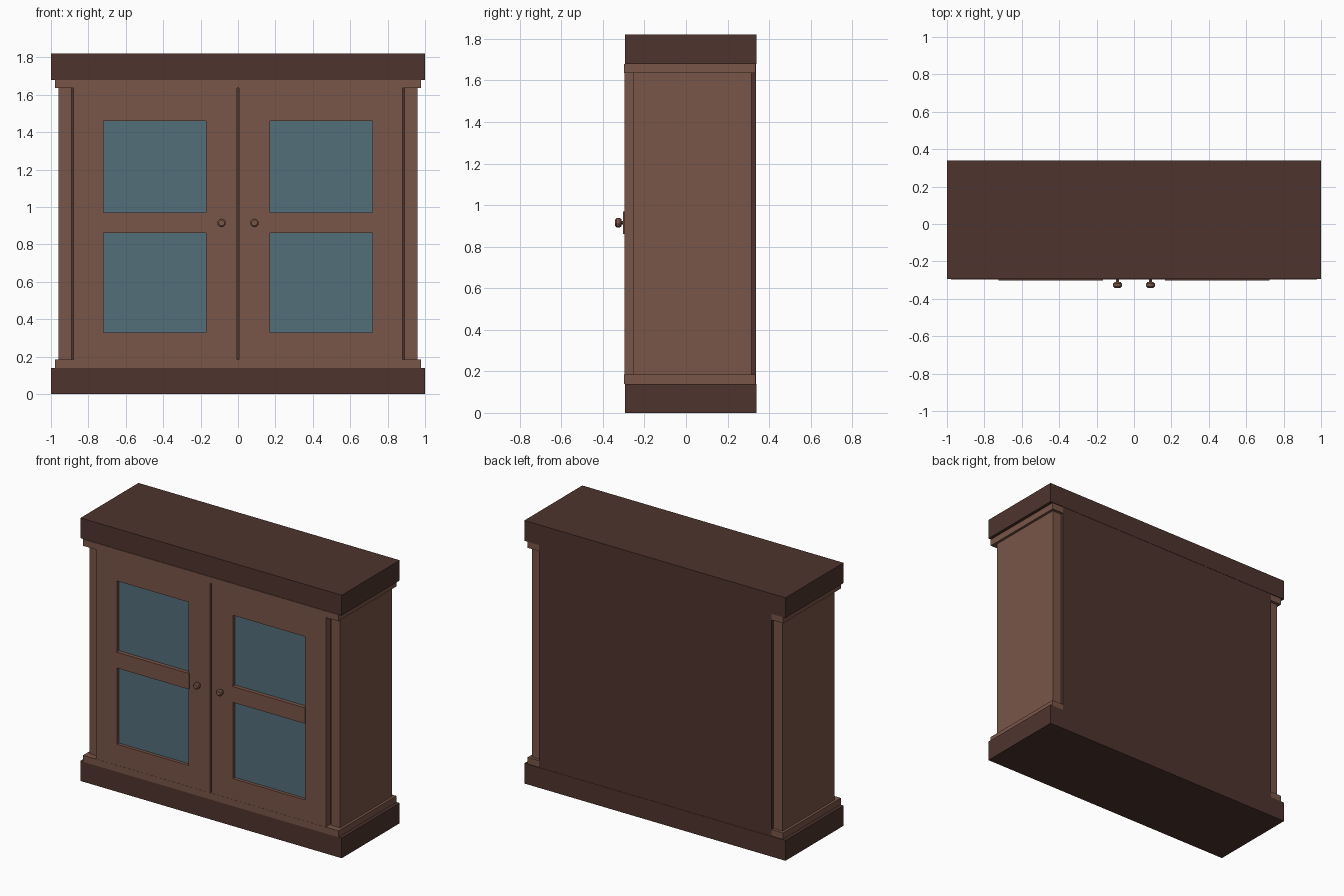
import bpy, bmesh, math
from mathutils import Matrix

if "Cube" in bpy.data.objects:
    bpy.data.objects.remove(bpy.data.objects["Cube"])


def material(name, hexcode):
    m = bpy.data.materials.new(name)
    rgb = [int(hexcode[i:i + 2], 16) / 255 for i in (0, 2, 4)]
    m.diffuse_color = [((c + 0.055) / 1.055) ** 2.4 for c in rgb] + [1]
    m.use_nodes = True
    m.node_tree.nodes["Principled BSDF"].inputs["Base Color"].default_value = m.diffuse_color
    return m


WOOD = material("warm brown wood", "795548")
DARK = material("dark brown wood", "4E342E")
GLASS = material("blue grey glass", "546E7A")


def finish(name, bm, mat):
    bmesh.ops.recalc_face_normals(bm, faces=bm.faces)
    me = bpy.data.meshes.new(name)
    bm.to_mesh(me)
    bm.free()
    me.materials.append(mat)
    ob = bpy.data.objects.new(name, me)
    bpy.context.collection.objects.link(ob)
    return ob


def prism(name, pts, y0, y1, mat):
    """Extrude an (x, z) outline from y0 to y1."""
    bm = bmesh.new()
    f = bm.faces.new([bm.verts.new((x, y0, z)) for x, z in pts])
    ext = bmesh.ops.extrude_face_region(bm, geom=[f])["geom"]
    bmesh.ops.translate(bm, vec=(0, y1 - y0, 0),
                        verts=[v for v in ext if isinstance(v, bmesh.types.BMVert)])
    return finish(name, bm, mat)


def box(name, x0, x1, y0, y1, z0, z1, mat):
    return prism(name, [(x0, z0), (x1, z0), (x1, z1), (x0, z1)], y0, y1, mat)


def knob(name, x, z, mat):
    """Chamfered round knob turned along y, with a thin stem."""
    bm = bmesh.new()
    profile = [(0.008, -0.29), (0.008, -0.311), (0.017, -0.311), (0.023, -0.318),
               (0.023, -0.334), (0.016, -0.341)]
    n, rings = 12, []
    for r, y in profile:
        rings.append([bm.verts.new((x + r * math.cos(math.tau * i / n), y,
                                    z + r * math.sin(math.tau * i / n))) for i in range(n)])
    for a, b in zip(rings, rings[1:]):
        for i in range(n):
            bm.faces.new((a[i], a[(i + 1) % n], b[(i + 1) % n], b[i]))
    bm.faces.new(rings[0])
    bm.faces.new(rings[-1])
    ob = finish(name, bm, mat)
    for p in ob.data.polygons:
        p.use_smooth = len(p.vertices) == 4
    ob.data.set_sharp_from_angle(angle=math.radians(30))
    return ob


# Plinth, top slab and the dark carcass that shows as the back panel
box("plinth", -1, 1, -0.294, 0.34, 0, 0.14, DARK)
box("top_slab", -1, 1, -0.294, 0.34, 1.68, 1.82, DARK)
box("carcass_back", -0.89, 0.89, -0.245, 0.338, 0.14, 1.68, DARK)

# Mouldings wrapping the front and both sides
for name, z0, z1 in (("lower_moulding", 0.14, 0.185), ("upper_moulding", 1.635, 1.68)):
    box(name + "_front", -0.978, 0.978, -0.298, -0.24, z0, z1, WOOD)
    for side, s in (("left", -1), ("right", 1)):
        box(f"{name}_{side}", s * 0.89, s * 0.978, -0.24, 0.335, z0, z1, WOOD)

for side, s in (("left", -1), ("right", 1)):
    # Side panel
    box(f"side_panel_{side}", s * 0.89, s * 0.96, -0.255, 0.315, 0.14, 1.68, WOOD)

    # Door frame from four mitred members
    outer = [(s * 0.005, 0.185), (s * 0.88, 0.185), (s * 0.88, 1.635), (s * 0.005, 1.635)]
    inner = [(s * 0.17, 0.33), (s * 0.72, 0.33), (s * 0.72, 1.46), (s * 0.17, 1.46)]
    for i, part in enumerate(("bottom_rail", "outer_stile", "top_rail", "inner_stile")):
        j = (i + 1) % 4
        prism(f"door_{part}_{side}", [outer[i], outer[j], inner[j], inner[i]],
              -0.297, -0.245, WOOD)

    # Glass, middle rail and knob
    box(f"door_glass_{side}", s * 0.165, s * 0.725, -0.275, -0.25, 0.325, 1.465, GLASS)
    box(f"door_middle_rail_{side}", s * 0.165, s * 0.725, -0.302, -0.26, 0.86, 0.97, WOOD)
    knob(f"door_knob_{side}", s * 0.088, 0.915, WOOD)
